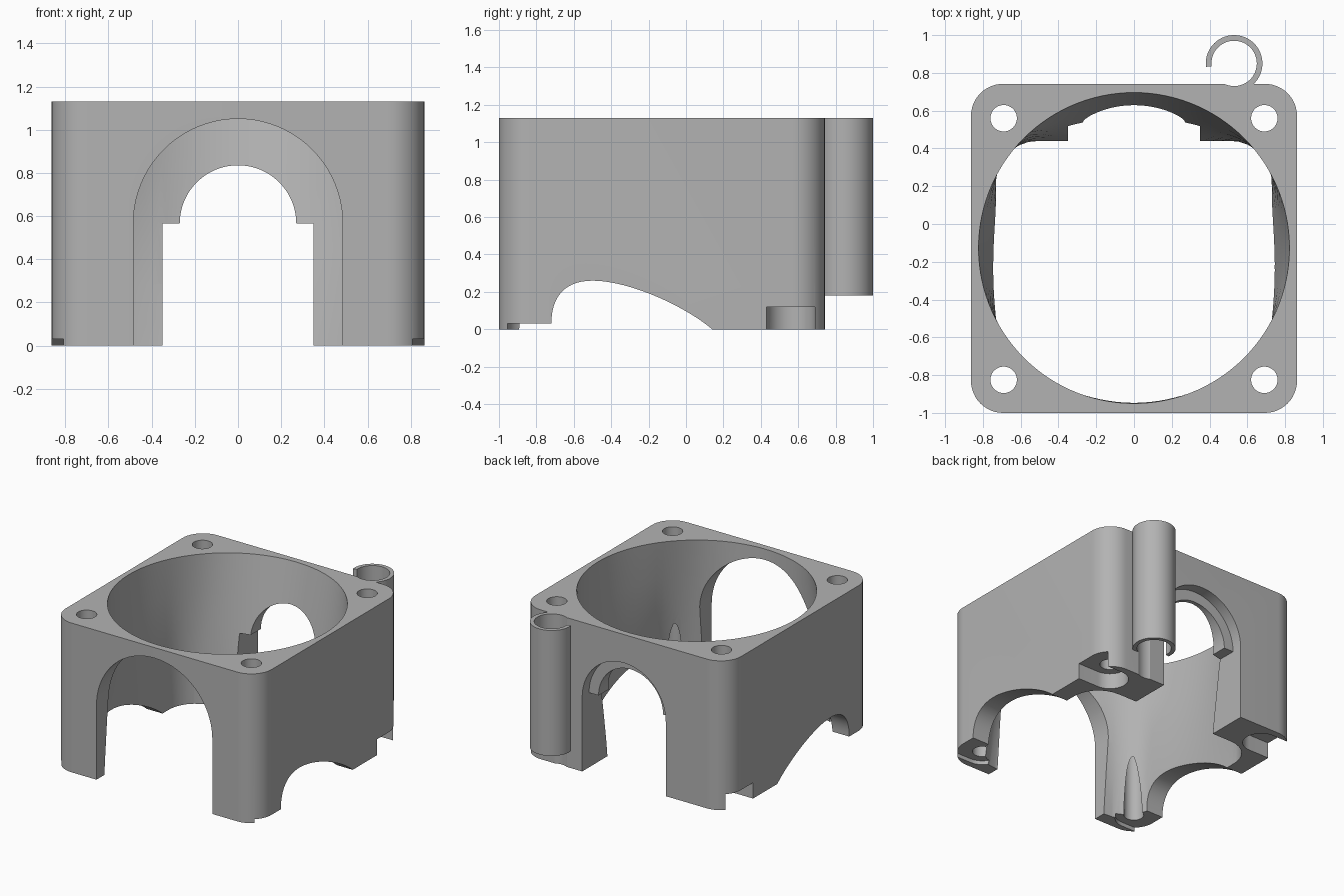
import bpy, bmesh
from math import sin, cos, pi, radians, hypot
from mathutils import Vector
from mathutils.geometry import interpolate_bezier

if "Cube" in bpy.data.objects:
    bpy.data.objects.remove(bpy.data.objects["Cube"])

grey = bpy.data.materials.new("mid grey plastic")
grey.use_nodes = True
COLOUR = (0.45, 0.45, 0.45, 1)
grey.diffuse_color = COLOUR
grey.node_tree.nodes["Principled BSDF"].inputs["Base Color"].default_value = COLOUR

HEIGHT, HALF_W, FRONT, BACK = 1.13, 0.863, -1.0, 0.742
MID_Y = (FRONT + BACK) / 2


def loft(name, rings):
    """Closed solid through rings of equal point count."""
    bm = bmesh.new()
    loops = [[bm.verts.new(p) for p in ring] for ring in rings]
    n = len(loops[0])
    for a, b in zip(loops, loops[1:]):
        for i in range(n):
            j = (i + 1) % n
            bm.faces.new((a[i], a[j], b[j], b[i]))
    bm.faces.new(loops[0][::-1])
    bm.faces.new(loops[-1])
    bmesh.ops.recalc_face_normals(bm, faces=bm.faces[:])
    mesh = bpy.data.meshes.new(name)
    bm.to_mesh(mesh)
    bm.free()
    mesh.materials.append(grey)
    obj = bpy.data.objects.new(name, mesh)
    bpy.context.collection.objects.link(obj)
    return obj


def prism(name, outline, lo, hi, axis="z"):
    place = {"x": lambda a, b, d: (d, a, b),
             "y": lambda a, b, d: (a, d, b),
             "z": lambda a, b, d: (a, b, d)}[axis]
    return loft(name, [[place(a, b, d) for a, b in outline] for d in (lo, hi)])


def arc(cx, cy, r, start, end, steps):
    return [(cx + r * cos(radians(start + (end - start) * i / steps)),
             cy + r * sin(radians(start + (end - start) * i / steps)))
            for i in range(steps + 1)]


def circle(cx, cy, r, steps=48):
    return arc(cx, cy, r, 0, 360, steps)[:-1]


def rounded_rect(cx, cy, hx, hy, r):
    pts = []
    for k, (sx, sy) in enumerate([(1, 1), (-1, 1), (-1, -1), (1, -1)]):
        pts += arc(cx + sx * (hx - r), cy + sy * (hy - r), r, 90 * k, 90 * k + 90, 12)
    return pts


def arch(r, spring, foot=-0.1):
    return [(r, foot)] + arc(0, spring, r, 0, 180, 40) + [(-r, foot)]


def boolean(target, tool, operation="DIFFERENCE"):
    mod = target.modifiers.new(tool.name, "BOOLEAN")
    mod.operation, mod.object, mod.solver = operation, tool, "EXACT"
    bpy.ops.object.select_all(action="DESELECT")
    bpy.context.view_layer.objects.active = target
    target.select_set(True)
    bpy.ops.object.modifier_apply(modifier=mod.name)
    bpy.data.objects.remove(tool)


# Outer block
body = prism("shroud_body", rounded_rect(0, MID_Y, HALF_W, (BACK - FRONT) / 2, 0.17), 0, HEIGHT)

# Duct: round at the top, rounded rectangle at the bottom
DUCT_Y, DUCT_R = MID_Y + 0.002, 0.823
LOW_CY, LOW_HX, LOW_HY, LOW_R = -0.2325, 0.73, 0.6725, 0.22


def outside_low(x, y):
    dx = abs(x) - (LOW_HX - LOW_R)
    dy = abs(y - LOW_CY) - (LOW_HY - LOW_R)
    return hypot(max(dx, 0), max(dy, 0)) > LOW_R


def low_radius(a):
    lo, hi = 0.2, 1.5
    for _ in range(30):
        mid = (lo + hi) / 2
        if outside_low(mid * cos(a), DUCT_Y + mid * sin(a)):
            hi = mid
        else:
            lo = mid
    return lo


angles = [2 * pi * i / 120 for i in range(120)]
low = [low_radius(a) for a in angles]
rings = []
for t in (-0.03, 0.25, 0.5, 0.75, 1.0, 1.03):
    f = min(t, 1)
    rings.append([((r + (DUCT_R - r) * f) * cos(a), DUCT_Y + (r + (DUCT_R - r) * f) * sin(a),
                   t * HEIGHT) for a, r in zip(angles, low)])
boolean(body, loft("duct", rings))

# Front arch, rear arch with recessed lip
SPRING = 0.565
boolean(body, prism("front_arch", arch(0.485, SPRING), -1.1, -0.3, "y"))
boolean(body, prism("rear_arch", arch(0.27, SPRING), 0.2, 0.9, "y"))
boolean(body, prism("rear_opening", [(-0.35, -0.1), (0.35, -0.1), (0.35, SPRING), (-0.35, SPRING)],
                    0.2, 0.9, "y"))
boolean(body, prism("rear_recess", arch(0.35, SPRING), 0.66, 0.9, "y"))

# Curved cut-outs under both side walls
rise = interpolate_bezier(Vector((-0.72, 0.03)), Vector((-0.72, 0.16)),
                          Vector((-0.66, 0.26)), Vector((-0.5, 0.26)), 16)
fall = interpolate_bezier(Vector((-0.5, 0.26)), Vector((-0.3, 0.26)),
                          Vector((0.0, 0.12)), Vector((0.14, 0.0)), 24)
side = [(-0.72, -0.1)] + [tuple(p) for p in rise + fall[1:]] + [(0.18, -0.04), (0.18, -0.1)]
boolean(body, prism("side_cutout", side, -1.2, 1.2, "x"))

# Screw holes and the slots that open sideways beneath them
for sx in (1, -1):
    for y, depth in ((-0.825, 0.03), (0.56, 0.12)):
        boolean(body, prism("screw_hole", circle(sx * 0.69, y, 0.07), -0.1, 1.3))
        slot = arc(0.69, y, 0.13, 90, 270, 24) + [(1.1, y - 0.13), (1.1, y + 0.13)]
        boolean(body, prism("slot", [(sx * a, b) for a, b in slot], -0.1, depth))

# Cable clip on the back
CX, CY = 0.53, 0.85
boolean(body, prism("clip_groove", circle(CX, CY, 0.12), -0.1, 1.3))
clip = arc(CX, CY, 0.15, -66, 187, 48) + arc(CX, CY, 0.12, 187, -66, 48)
boolean(body, prism("cable_clip", clip, 0.18, HEIGHT), "UNION")

# Smooth the curved walls, keep edges sharp
bpy.ops.object.select_all(action="DESELECT")
body.select_set(True)
bpy.context.view_layer.objects.active = body
bpy.ops.object.shade_smooth_by_angle(angle=radians(25))
